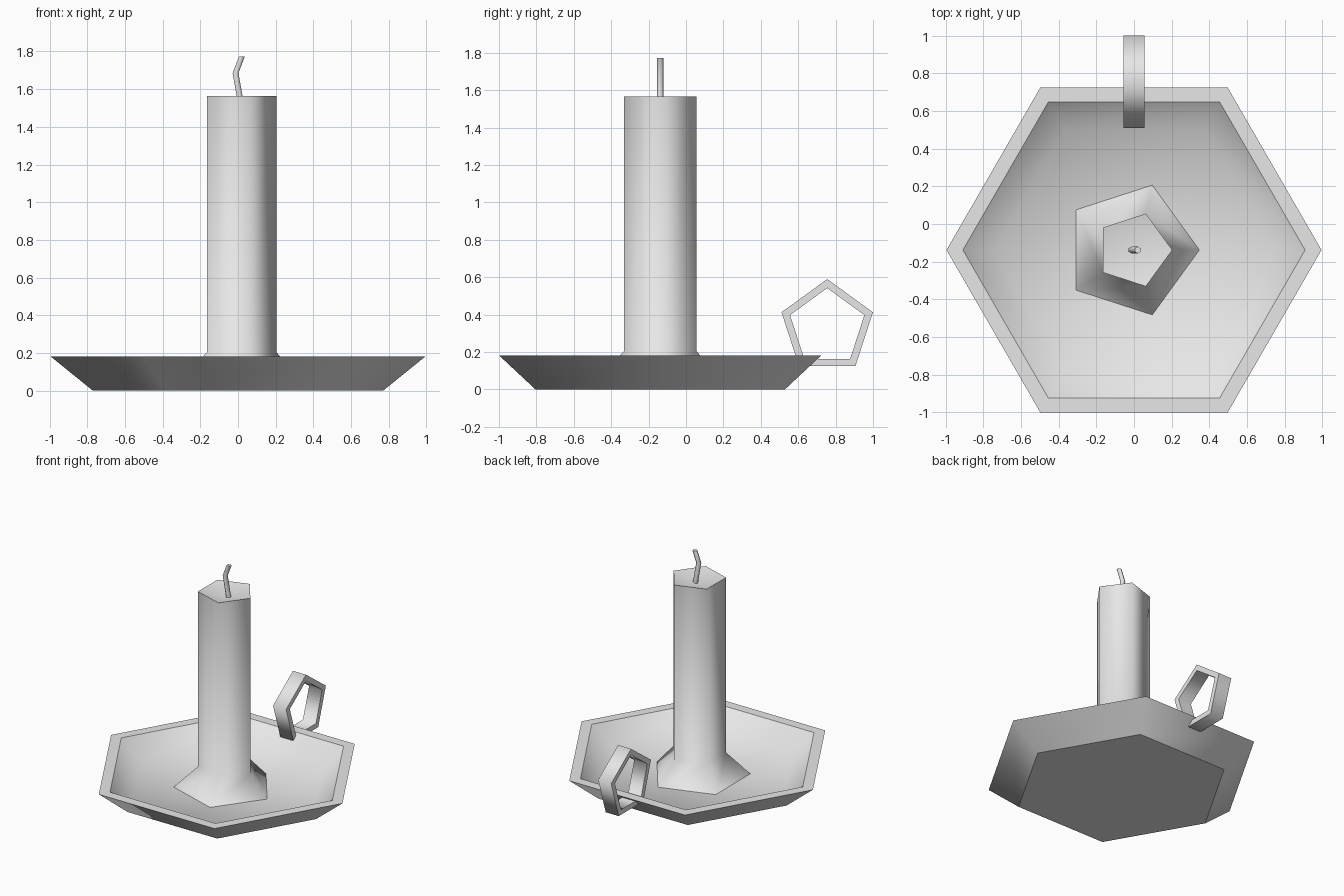
import bpy, bmesh, math
from mathutils import Matrix

cube = bpy.data.objects.get("Cube")
if cube:
    bpy.data.objects.remove(cube)

grey = bpy.data.materials.new("plain grey")
grey.use_nodes = True
grey.diffuse_color = (0.8, 0.8, 0.8, 1)
grey.node_tree.nodes["Principled BSDF"].inputs["Base Color"].default_value = (0.8, 0.8, 0.8, 1)

AXIS_Y = -0.138


def loft(name, sides, rings, sharp=(), phase=0.0, closed=False, matrix=None):
    """Join polygon rings of (radius, height, x shift); radius 0 closes to a point."""
    bm = bmesh.new()
    loops = []
    for radius, z, shift in rings:
        if radius == 0:
            loops.append([bm.verts.new((shift, 0, z))] * sides)
            continue
        angles = [phase + math.tau * i / sides for i in range(sides)]
        loops.append([bm.verts.new((shift + radius * math.cos(a), radius * math.sin(a), z))
                      for a in angles])
    pairs = list(zip(loops, loops[1:]))
    if closed:
        pairs.append((loops[-1], loops[0]))
    for low, high in pairs:
        for i in range(sides):
            j = (i + 1) % sides
            corners = list(dict.fromkeys((low[i], low[j], high[j], high[i])))
            bm.faces.new(corners).smooth = True
    # Hard edges run around the chosen rings only
    for k in sharp:
        for i in range(sides):
            bm.edges.get((loops[k][i], loops[k][(i + 1) % sides])).smooth = False
    bmesh.ops.recalc_face_normals(bm, faces=bm.faces)
    bm.transform(matrix or Matrix.Translation((0, AXIS_Y, 0)))
    mesh = bpy.data.meshes.new(name)
    bm.to_mesh(mesh)
    bm.free()
    mesh.materials.append(grey)
    obj = bpy.data.objects.new(name, mesh)
    bpy.context.collection.objects.link(obj)
    return obj


# Six-sided dish: underside, sloping wall, flat rim, hollow inside
loft("dish", 6, [(0, 0, 0), (0.77, 0, 0), (0.995, 0.182, 0),
                 (0.908, 0.182, 0), (0.74, 0.04, 0), (0, 0.04, 0)], sharp=(1, 2, 3))

# Five-sided candle with a flared wax foot and a dished top
loft("candle", 5, [(0, 0.035, -0.015), (0.362, 0.042, -0.015), (0.203, 0.205, 0),
                   (0.203, 1.565, 0), (0, 1.52, 0)], sharp=(1, 3))

# Bent wick
loft("wick", 6, [(0, 1.51, 0.018), (0.018, 1.51, 0.018), (0.018, 1.685, -0.013),
                 (0.018, 1.773, 0.02), (0, 1.773, 0.02)], sharp=(1, 3), phase=math.pi / 2)

# Five-sided ring handle, standing on the back rim
upright = Matrix.Translation((0, 0.755, 0.333)) @ Matrix.Rotation(math.pi / 2, 4, 'Y')
loft("handle", 5, [(0.257, -0.056, 0), (0.257, 0.056, 0), (0.209, 0.056, 0), (0.209, -0.056, 0)],
     sharp=(0, 1, 2, 3), phase=math.pi, closed=True, matrix=upright)
